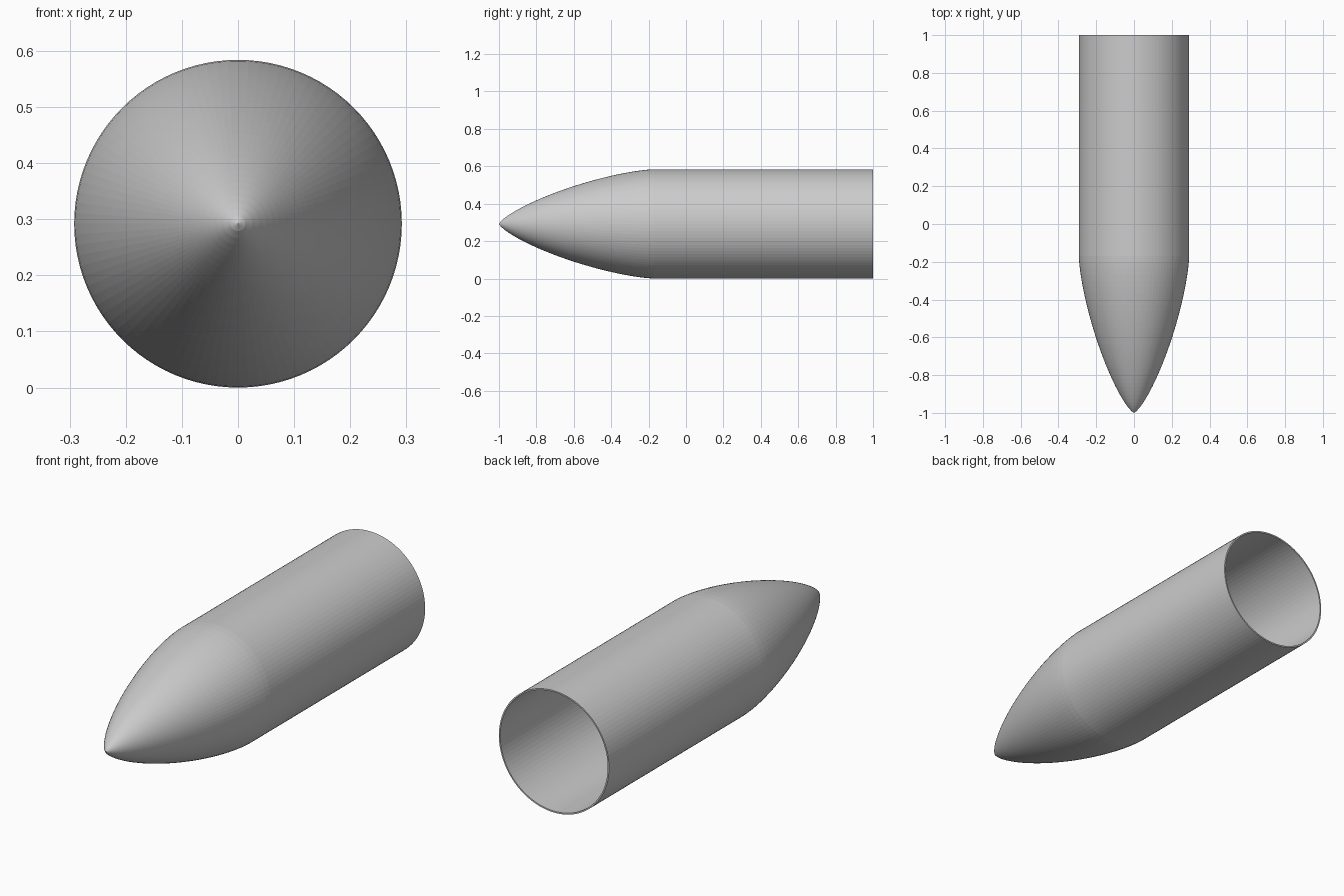
import bpy, bmesh, math

if "Cube" in bpy.data.objects:
    bpy.data.objects.remove(bpy.data.objects["Cube"])

SIDES = 96
R, WALL, ZC = 0.292, 0.007, 0.292
TIP, SHOULDER, TAIL = -1.0, -0.17, 1.0


def lathe(name, profile, closed=False):
    """Spin (radius, y) points around the long axis of the model."""
    bm = bmesh.new()
    rings = []
    for r, y in profile:
        if r < 1e-6:
            rings.append([bm.verts.new((0, y, ZC))] * SIDES)
        else:
            rings.append([bm.verts.new((r * math.sin(2 * math.pi * i / SIDES), y,
                                        ZC + r * math.cos(2 * math.pi * i / SIDES)))
                          for i in range(SIDES)])
    pairs = list(zip(rings, rings[1:]))
    if closed:
        pairs.append((rings[-1], rings[0]))
    for a, b in pairs:
        for i in range(SIDES):
            j = (i + 1) % SIDES
            quad = list(dict.fromkeys((a[i], a[j], b[j], b[i])))
            bm.faces.new(quad)
    bmesh.ops.recalc_face_normals(bm, faces=bm.faces)
    mesh = bpy.data.meshes.new(name)
    bm.to_mesh(mesh)
    bm.free()
    obj = bpy.data.objects.new(name, mesh)
    bpy.context.collection.objects.link(obj)
    return obj


def nose_curve(radius, tip, steps=32):
    """Rounded, slender nose profile from tip to shoulder."""
    pts = []
    for k in range(steps + 1):
        t = (k / steps) ** 1.3
        a = math.acos(1 - 2 * t)
        r = radius * math.sqrt(max(0, a - math.sin(2 * a) / 2) / math.pi)
        pts.append((r, tip + (SHOULDER - tip) * t))
    return pts


# Hollow nose cone: outer skin, then back along the inner skin
outer = nose_curve(R, TIP)
inner = nose_curve(R - WALL, TIP + 0.02)
lathe("nose_cone", outer + inner[::-1])

# Open-ended body tube with a thin wall
lathe("body_tube", [(R, SHOULDER), (R, TAIL), (R - WALL, TAIL), (R - WALL, SHOULDER)], closed=True)
